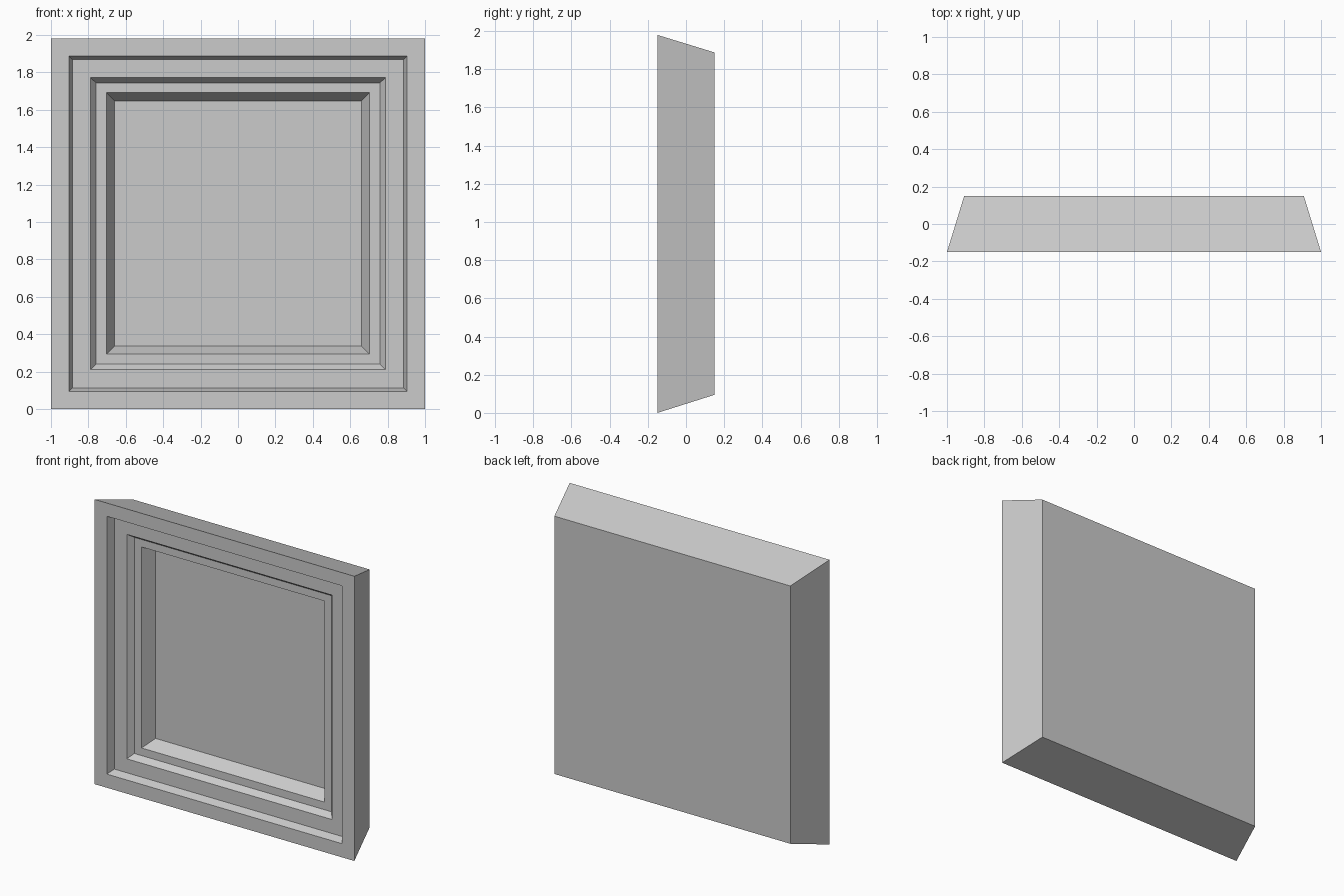
import bpy, bmesh

if "Cube" in bpy.data.objects:
    bpy.data.objects.remove(bpy.data.objects["Cube"])

# Nested rectangular loops from back face, round the front rim, to the recessed floor:
# (half width, bottom z, top z, y)
LOOPS = [
    (0.908, 0.095, 1.888, 0.15),    # back
    (1.0, 0.0, 1.98, -0.15),        # front rim
    (0.904, 0.095, 1.888, -0.15),   # first step
    (0.885, 0.114, 1.868, -0.095),
    (0.789, 0.211, 1.772, -0.095),  # second step
    (0.759, 0.241, 1.744, -0.055),
    (0.703, 0.294, 1.692, -0.055),  # third step
    (0.659, 0.338, 1.648, 0.035),   # floor
]

bm = bmesh.new()
rings = [[bm.verts.new(p) for p in ((-w, y, lo), (w, y, lo), (w, y, hi), (-w, y, hi))]
         for w, lo, hi, y in LOOPS]

# Bridge neighbouring loops, then cap the back and the recessed floor
for a, b in zip(rings, rings[1:]):
    for i in range(4):
        j = (i + 1) % 4
        bm.faces.new((a[i], a[j], b[j], b[i]))
bm.faces.new(rings[0][::-1])
bm.faces.new(rings[-1])
bmesh.ops.recalc_face_normals(bm, faces=bm.faces)

mesh = bpy.data.meshes.new("stepped_panel")
bm.to_mesh(mesh)
bm.free()
panel = bpy.data.objects.new("stepped_panel", mesh)
bpy.context.collection.objects.link(panel)
